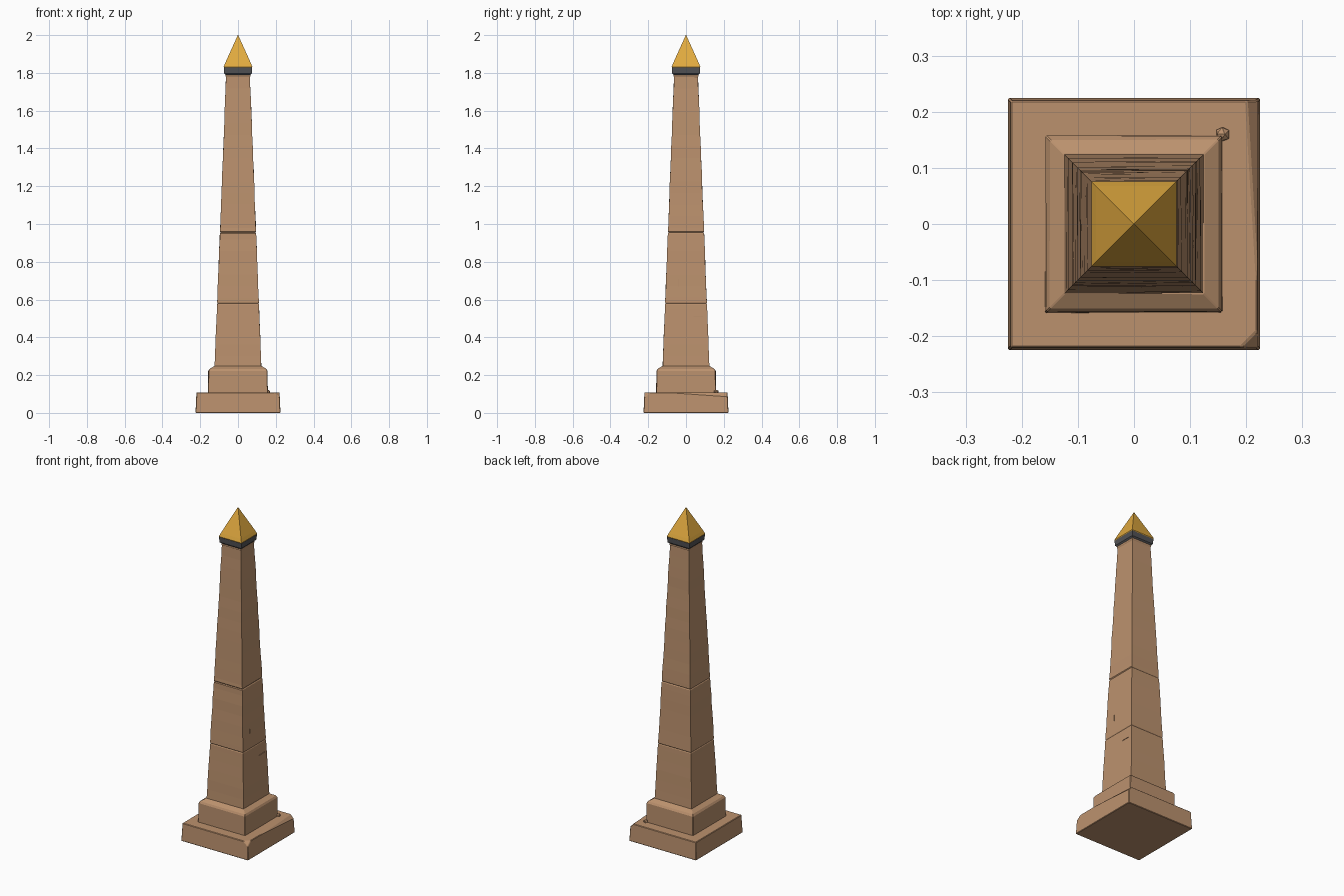
import bpy, bmesh, math, random
from mathutils import Vector

random.seed(4)
old = bpy.data.objects.get("Cube")
if old:
    bpy.data.objects.remove(old, do_unlink=True)


def material(name, colour):
    m = bpy.data.materials.new(name)
    m.use_nodes = True
    m.diffuse_color = (*colour, 1)
    m.node_tree.nodes["Principled BSDF"].inputs["Base Color"].default_value = (*colour, 1)
    return m


SAND = material("sandstone", (0.50, 0.285, 0.155))
GOLD = material("gold", (0.75, 0.40, 0.05))
GREY = material("dark_grey", (0.085, 0.085, 0.09))


def square_tower(name, profile, mat, wear=0.0, bevel=0.0, chips=()):
    """Loft square rings given as (half width, height); chips are (point, normal) cuts."""
    bm = bmesh.new()
    rings = []
    for half, z in profile:
        ring = []
        for sx, sy in ((-1, -1), (1, -1), (1, 1), (-1, 1)):
            j = random.uniform(-wear, wear)
            ring.append(bm.verts.new((sx * (half + j), sy * (half + j), z)))
        rings.append(ring)
    for a, b in zip(rings, rings[1:]):
        for i in range(4):
            k = (i + 1) % 4
            bm.faces.new((a[i], a[k], b[k], b[i]))
    bm.faces.new(rings[0][::-1])
    bm.faces.new(rings[-1])
    for point, normal in chips:
        bmesh.ops.bisect_plane(bm, geom=bm.verts[:] + bm.edges[:] + bm.faces[:],
                               plane_co=point, plane_no=Vector(normal).normalized(),
                               clear_outer=True)
        bmesh.ops.holes_fill(bm, edges=[e for e in bm.edges if e.is_boundary])
    bmesh.ops.recalc_face_normals(bm, faces=bm.faces[:])
    mesh = bpy.data.meshes.new(name)
    bm.to_mesh(mesh)
    bm.free()
    mesh.materials.append(mat)
    ob = bpy.data.objects.new(name, mesh)
    bpy.context.collection.objects.link(ob)
    if bevel:
        mod = ob.modifiers.new("worn_edges", "BEVEL")
        mod.width = bevel
        mod.segments = 1
        mod.angle_limit = math.radians(40)
    return ob


# Stepped base, with a worn +x edge and one broken front corner
square_tower("base_slab", [(0.225, 0), (0.22, 0.108)], SAND, bevel=0.003,
             chips=[((0.214, 0, 0.108), (1, 0.06, 0.9)),
                    ((0.205, -0.205, 0.108), (1, -1, 1.3))])
square_tower("plinth", [(0.158, 0.1), (0.157, 0.222), (0.15, 0.233), (0.125, 0.248)],
             SAND, wear=0.001, bevel=0.002)


# Shaft: tapering courses separated by shallow joints
def shaft_half(z):
    return 0.124 - (z - 0.24) * 0.0395


JOINTS = (0.58, 0.955)
profile = [(shaft_half(0.24), 0.24)]
for i in range(1, 26):
    z = 0.24 + i * 0.0616
    if all(abs(z - j) > 0.02 for j in JOINTS):
        profile.append((shaft_half(z), z))
for j in JOINTS:
    profile += [(shaft_half(j), j - 0.005), (shaft_half(j) - 0.003, j), (shaft_half(j), j + 0.005)]
profile.sort(key=lambda p: p[1])
shaft = square_tower("shaft", profile, SAND, wear=0.0008)

# Small cracks cut into the shaft's +x face
for name, y, z, size in (("crack_cutter_upright", -0.04, 0.69, (0.012, 0.004, 0.04)),
                         ("crack_cutter_level", 0.065, 0.51, (0.012, 0.05, 0.004))):
    bpy.ops.mesh.primitive_cube_add(size=1, location=(shaft_half(z) + 0.003, y, z))
    cutter = bpy.context.object
    cutter.name = name
    cutter.scale = size
    cutter.hide_render = True
    cutter.hide_set(True)
    cutter.display_type = "WIRE"
    mod = shaft.modifiers.new(name, "BOOLEAN")
    mod.operation = "DIFFERENCE"
    mod.object = cutter

# Stone neck, dark collar and gilded cap
square_tower("neck", [(0.062, 1.775), (0.066, 1.782), (0.066, 1.79)], SAND)
square_tower("collar", [(0.062, 1.785), (0.073, 1.797), (0.075, 1.828), (0.07, 1.832)], GREY)
square_tower("pyramid_cap", [(0.073, 1.825), (0.076, 1.832), (0.068, 1.852), (0.001, 2.0)], GOLD)

# Broken fragment by the back corner of the plinth
bpy.ops.mesh.primitive_ico_sphere_add(subdivisions=1, radius=0.014, location=(0.158, 0.16, 0.112))
chip = bpy.context.object
chip.name = "stone_fragment"
chip.scale = (1, 1, 0.8)
chip.rotation_euler = (0.2, 0.3, 0.6)
chip.data.materials.append(SAND)
